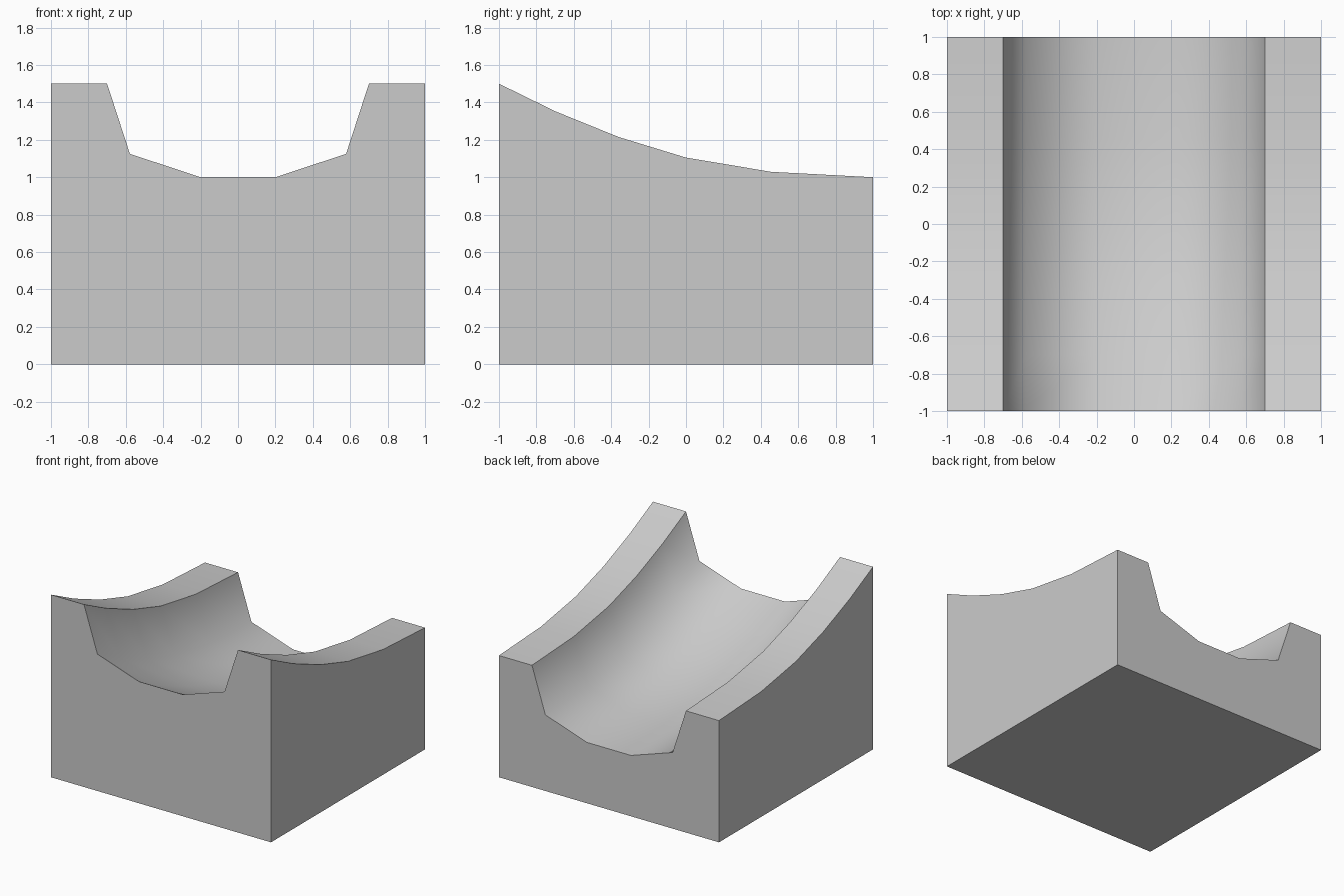
import bpy, bmesh, math

if "Cube" in bpy.data.objects:
    bpy.data.objects.remove(bpy.data.objects["Cube"])

# Ramp curve (y, height) and channel cross-section (x, drop below the ramp curve)
ramp = [(-1, 1.5), (-0.7, 1.353), (-0.36, 1.215), (0, 1.105), (0.455, 1.029), (1, 1.0)]
half = [(0.2, -0.5), (0.578, -0.375), (0.7, 0), (1, 0)]
section = [(-x, d) for x, d in reversed(half)] + half

bm = bmesh.new()

# Channelled top: the cross-section swept along the ramp curve
rows = [[bm.verts.new((x, y, z + d)) for x, d in section] for y, z in ramp]
for a, b in zip(rows, rows[1:]):
    for i in range(len(section) - 1):
        bm.faces.new((a[i], a[i + 1], b[i + 1], b[i]))

# Flat underside
fl, fr, br, bl = [bm.verts.new((x, y, 0)) for x, y in ((-1, -1), (1, -1), (1, 1), (-1, 1))]
bm.faces.new((bl, br, fr, fl))

# Front, back, left and right walls
bm.faces.new([fl, fr] + rows[0][::-1])
bm.faces.new([br, bl] + rows[-1])
bm.faces.new([bl, fl] + [r[0] for r in rows])
bm.faces.new([fr, br] + [r[-1] for r in rows[::-1]])
bmesh.ops.recalc_face_normals(bm, faces=bm.faces)

mesh = bpy.data.meshes.new("channelled_ramp_block")
bm.to_mesh(mesh)
bm.free()
block = bpy.data.objects.new("channelled_ramp_block", mesh)
bpy.context.collection.objects.link(block)

# Smooth channel and ramp, sharp rims and walls
bpy.context.view_layer.objects.active = block
block.select_set(True)
bpy.ops.object.shade_smooth_by_angle(angle=math.radians(60))
